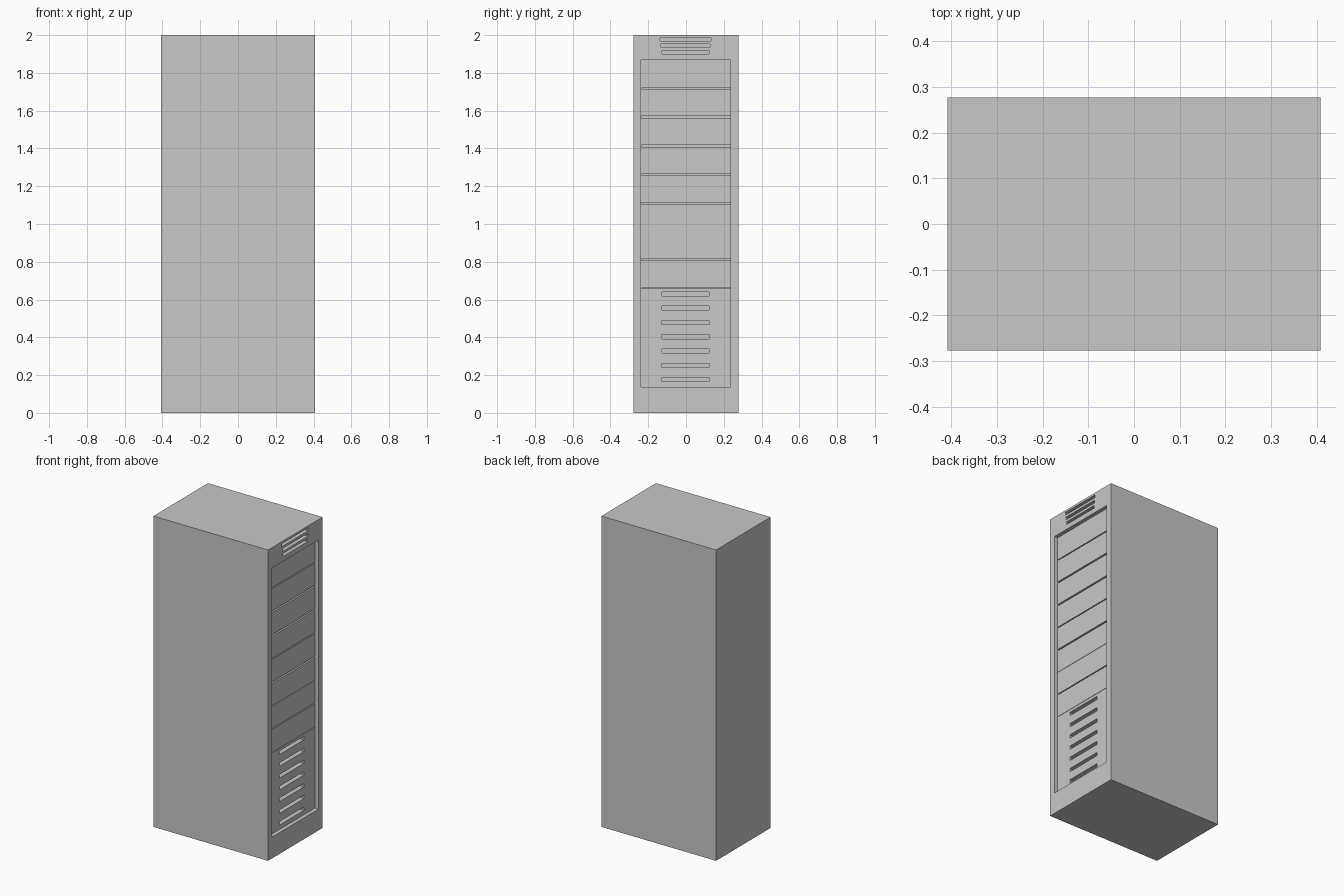
import bpy, bmesh
from mathutils import Matrix

if "Cube" in bpy.data.objects:
    bpy.data.objects.remove(bpy.data.objects["Cube"])

HX, HY, H = 0.408, 0.277, 2.0      # cabinet half width, half depth, height
RECESS = 0.025                     # depth of the drawer bay in the +x side

grey = bpy.data.materials.new("light grey")
grey.diffuse_color = (0.58, 0.58, 0.58, 1)
grey.use_nodes = True
grey.node_tree.nodes["Principled BSDF"].inputs["Base Color"].default_value = grey.diffuse_color


def boxes(name, bounds):
    """One object made of separate boxes, each (x0, x1, y0, y1, z0, z1)."""
    bm = bmesh.new()
    for x0, x1, y0, y1, z0, z1 in bounds:
        bmesh.ops.create_cube(bm, size=1, matrix=Matrix.Translation(
            ((x0 + x1) / 2, (y0 + y1) / 2, (z0 + z1) / 2))
            @ Matrix.Diagonal((x1 - x0, y1 - y0, z1 - z0, 1)))
    mesh = bpy.data.meshes.new(name)
    bm.to_mesh(mesh)
    bm.free()
    mesh.materials.append(grey)
    obj = bpy.data.objects.new(name, mesh)
    bpy.context.collection.objects.link(obj)
    return obj


def cut(target, name, bounds):
    """Subtract boxes from the target, then remove the cutter."""
    cutter = boxes(name, bounds)
    cutter.hide_render = True
    mod = target.modifiers.new(name, 'BOOLEAN')
    mod.operation, mod.solver, mod.object = 'DIFFERENCE', 'EXACT', cutter
    bpy.context.view_layer.objects.active = target
    bpy.ops.object.modifier_apply(modifier=name)
    bpy.data.objects.remove(cutter)


cabinet = boxes("cabinet", [(-HX, HX, -HY, HY, 0, H)])
face = HX - RECESS                 # plane of the drawer fronts
out = HX + 0.1

# Drawer bay
cut(cabinet, "drawer_bay", [(face, out, -0.237, 0.235, 0.137, 1.868)])

# Gaps between drawer fronts: (height, thickness)
gaps = [(1.717, 0.006), (1.566, 0.01), (1.413, 0.01), (1.262, 0.006),
        (1.110, 0.01), (0.96, 0.002), (0.811, 0.006), (0.66, 0.002)]
cut(cabinet, "drawer_gaps",
    [(face - 0.012, face + 0.01, -0.2369, 0.2349, z - t / 2, z + t / 2)
     for z, t in gaps])

# Vent slots in the lower panel
cut(cabinet, "lower_vents",
    [(face - 0.05, face + 0.01, -0.127, 0.122, z - 0.011, z + 0.011)
     for z in (0.176 + 0.0757 * i for i in range(7))])

# Vent slots above the bay, widening upward
cut(cabinet, "upper_vents",
    [(HX - 0.05, out, -0.127 - 0.005 * i, 0.123 + 0.005 * i,
      1.909 + 0.034 * i - 0.009, 1.909 + 0.034 * i + 0.009) for i in range(3)])
